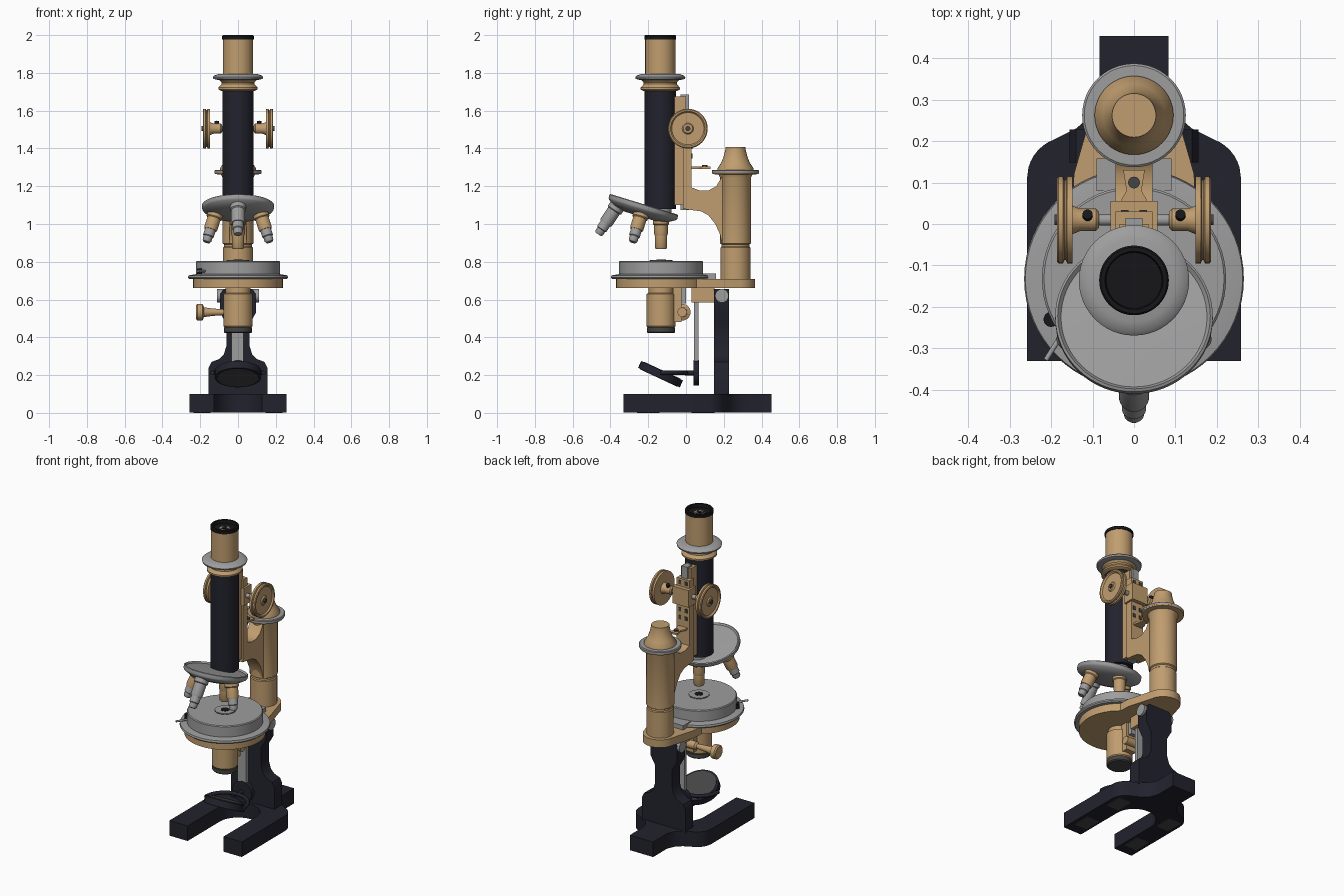
import bpy, bmesh
from math import radians, pi, sin, cos
from mathutils import Matrix, Vector

old = bpy.data.objects.get("Cube")
if old:
    bpy.data.objects.remove(old, do_unlink=True)


def material(name, rgb):
    m = bpy.data.materials.new(name)
    m.use_nodes = True
    m.diffuse_color = (*rgb, 1)
    m.node_tree.nodes["Principled BSDF"].inputs["Base Color"].default_value = (*rgb, 1)
    return m


NAVY = material("navy black paint", (0.016, 0.016, 0.027))
BRASS = material("lacquered brass", (0.53, 0.34, 0.16))
STEEL = material("grey steel", (0.34, 0.34, 0.34))
GLASS = material("dark grey glass", (0.06, 0.06, 0.06))
BLACK = material("black", (0.008, 0.008, 0.01))
parts = []


def move(x, y, z):
    return Matrix.Translation((x, y, z))


def rot(deg, axis):
    return Matrix.Rotation(radians(deg), 4, axis)


def finish(name, bm, mat, matrix=Matrix()):
    bmesh.ops.recalc_face_normals(bm, faces=bm.faces)
    me = bpy.data.meshes.new(name)
    bm.to_mesh(me)
    bm.free()
    me.materials.append(mat)
    ob = bpy.data.objects.new(name, me)
    ob.matrix_world = matrix
    bpy.context.collection.objects.link(ob)
    parts.append(ob)
    return ob


def lathe(name, profile, mat, matrix, steps=48):
    """Turn a (radius, height) profile round z, closed at both ends."""
    bm = bmesh.new()
    pts = [(0, profile[0][1])] + profile + [(0, profile[-1][1])]
    vs = [bm.verts.new((r, 0, z)) for r, z in pts]
    es = [bm.edges.new(p) for p in zip(vs, vs[1:])]
    bmesh.ops.spin(bm, geom=vs + es, cent=(0, 0, 0), axis=(0, 0, 1), angle=2 * pi, steps=steps)
    bmesh.ops.remove_doubles(bm, verts=bm.verts, dist=1e-5)
    return finish(name, bm, mat, matrix)


def cyl(name, r, z0, z1, mat, matrix):
    return lathe(name, [(r, z0), (r, z1)], mat, matrix)


def box(name, x, y, z, mat):
    bm = bmesh.new()
    bmesh.ops.create_cube(bm, size=1)
    for v in bm.verts:
        v.co = [(a + b) / 2 + c * (b - a) for (a, b), c in zip((x, y, z), v.co)]
    return finish(name, bm, mat)


def prism(name, pts, lo, hi, plane, mat):
    """Extrude a flat outline along the axis missing from plane."""
    place = {"xy": lambda a, b, c: (a, b, c), "xz": lambda a, b, c: (a, c, b),
             "yz": lambda a, b, c: (c, a, b)}[plane]
    bm = bmesh.new()
    face = bm.faces.new([bm.verts.new(place(a, b, lo)) for a, b in pts])
    ext = bmesh.ops.extrude_face_region(bm, geom=[face])["geom"]
    shift = Vector(place(0, 0, hi - lo))
    bmesh.ops.translate(bm, verts=[g for g in ext if isinstance(g, bmesh.types.BMVert)], vec=shift)
    return finish(name, bm, mat)


def both(half):
    """Mirror half an outline in x."""
    return half + [(-x, y) for x, y in reversed(half) if x > 0]


def arc(cx, cy, r, a0, a1, n=16):
    return [(cx + r * cos(radians(a0 + (a1 - a0) * i / n)),
             cy + r * sin(radians(a0 + (a1 - a0) * i / n))) for i in range(n + 1)]


# Horseshoe base with pads underneath
half = arc(0, 0, 0.128, 90, 0) + [(0.128, -0.33), (0.258, -0.33), (0.258, 0.11)]
half += arc(0.158, 0.11, 0.1, 15, 70, 6) + [(0.14, 0.23), (0.105, 0.26), (0.083, 0.31), (0.083, 0.453)]
prism("horseshoe_base", both(half), 0.003, 0.1, "xy", NAVY)
for s in (-1, 1):
    for y in (-0.2, 0.09):
        box("base_pad", (s * 0.19 - 0.045, s * 0.19 + 0.045), (y - 0.06, y + 0.06), (0, 0.006), GLASS)

# Pillar and its hinge
prism("pillar", both([(0.155, 0.09), (0.155, 0.24), (0.14, 0.27), (0.1, 0.285), (0.075, 0.31),
                      (0.06, 0.36), (0.06, 0.47), (0.095, 0.53), (0.095, 0.63), (0.075, 0.655)]),
      0.148, 0.228, "xz", NAVY)
cyl("hinge_pin", 0.036, -0.11, 0.11, STEEL, move(0, 0.19, 0.62) @ rot(90, 'Y'))
box("hinge_lug", (-0.05, 0.05), (0.03, 0.15), (0.585, 0.67), BRASS)

# Mirror on its hanging bar
box("mirror_bar", (-0.035, 0.028), (0.043, 0.066), (0.2, 0.66), STEEL)
cyl("mirror_clamp", 0.068, -0.015, 0.015, NAVY, move(0, 0.055, 0.212) @ rot(90, 'X'))
cyl("mirror_arm", 0.013, -0.03, 0.03, NAVY, move(0, 0.025, 0.212) @ rot(90, 'X'))
tilt = move(0, -0.135, 0.205) @ rot(-25, 'X')
cyl("mirror_frame", 0.122, -0.02, 0.02, NAVY, tilt)
cyl("mirror_faces", 0.108, -0.023, 0.023, GLASS, tilt)
cu = bpy.data.curves.new("mirror_fork", 'CURVE')
cu.dimensions = '3D'
cu.bevel_depth = 0.012
cu.use_fill_caps = True
ring = arc(0, 0, 0.135, 0, 180, 24)
sp = cu.splines.new('POLY')
sp.points.add(len(ring) - 1)
for p, (x, y) in zip(sp.points, ring):
    p.co = (x, y, 0, 1)
cu.materials.append(NAVY)
fork = bpy.data.objects.new("mirror_fork", cu)
fork.location = (0, -0.135, 0.212)
bpy.context.collection.objects.link(fork)

# Stage: brass bracket, rotating plates and centre opening
axis = move(0, -0.132, 0)
cyl("stage_support", 0.238, 0.66, 0.71, BRASS, axis)
prism("stage_bracket", both([(0.15, -0.02), (0.145, 0.12)] + arc(0, 0.265, 0.1, 10, 90)), 0.66, 0.71, "xy", BRASS)
lathe("stage_plate", [(0.258, 0.709), (0.265, 0.716), (0.262, 0.728), (0.22, 0.735)], STEEL, axis, 64)
lathe("stage_disc", [(0.222, 0.73), (0.222, 0.8), (0.217, 0.805)], STEEL, axis, 64)
cyl("stage_opening_ring", 0.062, 0.8, 0.807, GLASS, axis)
cyl("stage_insert", 0.058, 0.8, 0.809, STEEL, axis)
cyl("stage_hole", 0.025, 0.8, 0.811, BLACK, axis)
box("stage_stop", (-0.09, 0.09), (0.08, 0.158), (0.709, 0.738), STEEL)
cyl("stage_lever", 0.006, 0, 0.08, STEEL, move(-0.17, -0.26, 0.75) @ rot(-122, 'Z') @ rot(90, 'X') @ rot(90, 'Y'))
cyl("stage_lever_knob", 0.018, 0, 0.03, BLACK, move(-0.2, -0.23, 0.735))

# Condenser below the stage with its focusing knob
lathe("condenser", [(0.07, 0.452), (0.077, 0.46), (0.077, 0.63), (0.066, 0.635), (0.066, 0.67)], BRASS, axis)
lathe("condenser_rim", [(0.068, 0.422), (0.075, 0.428), (0.075, 0.452)], GLASS, axis)
box("condenser_slide", (-0.035, 0.035), (-0.07, -0.025), (0.48, 0.665), BRASS)
box("condenser_rack", (-0.02, 0.02), (-0.03, 0.0), (0.58, 0.66), STEEL)
lathe("condenser_knob", [(0.025, -0.05), (0.025, 0.06), (0.015, 0.07), (0.02, 0.14), (0.026, 0.18),
                         (0.044, 0.188), (0.044, 0.215), (0.036, 0.222)],
      BRASS, move(0, -0.02, 0.533) @ rot(-90, 'Y'))

# Rear column with cone cap and curved arm
col = move(0, 0.262, 0)
lathe("column", [(0.079, 0.7), (0.079, 0.875), (0.074, 0.88), (0.074, 0.892), (0.082, 0.897),
                 (0.082, 1.245), (0.09, 1.262), (0.122, 1.264), (0.125, 1.274)], BRASS, col)
lathe("column_flange", [(0.125, 1.272), (0.125, 1.283), (0.12, 1.287)], STEEL, col)
lathe("column_cone", [(0.095, 1.28), (0.095, 1.296), (0.075, 1.325), (0.062, 1.36), (0.053, 1.398),
                      (0.053, 1.408)], BRASS, col)
prism("curved_arm", [(0, 1.2), (0.04, 1.19), (0.07, 1.178), (0.12, 1.178), (0.16, 1.2), (0.19, 1.25),
                     (0.26, 1.25), (0.26, 0.9), (0.19, 0.9), (0.18, 0.945), (0.155, 1.0),
                     (0.12, 1.045), (0.08, 1.067), (0, 1.078)], -0.045, 0.045, "yz", BRASS)

# Focusing slide and rack
box("slide_bar", (-0.035, 0.035), (-0.07, 0.0), (1.1, 1.675), BRASS)
box("slide_guide", (-0.045, 0.045), (-0.015, 0.03), (1.08, 1.61), BRASS)
box("pinion_housing", (-0.057, 0.057), (-0.02, 0.055), (1.45, 1.56), BRASS)
box("rack", (-0.02, 0.02), (-0.03, 0.015), (1.075, 1.685), STEEL)
for x in (-0.022, 0.022):
    for z in (1.36, 1.41, 1.585):
        box("guide_screw", (x - 0.009, x + 0.009), (0.028, 0.034), (z - 0.012, z + 0.012), GLASS)
prism("index_pointer", both([(0.03, 0.02), (0.03, 0.06), (0.018, 0.08), (0.026, 0.13)]), 1.292, 1.304, "xy", BRASS)
cyl("pointer_screw", 0.014, 1.3, 1.312, GLASS, move(0, 0.1, 0))

# Pinion shaft and the pair of focusing wheels
for s in (-1, 1):
    side = move(0, 0.01, 1.505) @ rot(90 * s, 'Y')
    cyl("pinion_shaft", 0.014, 0, 0.16, STEEL, side)
    lathe("shaft_collar", [(0.02, 0.085), (0.027, 0.092), (0.027, 0.13), (0.035, 0.15)], BRASS, side)
    cyl("collar_screw", 0.012, 0, 0.04, BLACK, move(s * 0.112, 0.01, 1.505) @ rot(-20, 'X'))
    lathe("focus_wheel", [(0.045, 0.152), (0.09, 0.15), (0.105, 0.148), (0.105, 0.161), (0.097, 0.164),
                          (0.097, 0.168), (0.105, 0.171), (0.105, 0.182), (0.1, 0.186), (0.092, 0.186),
                          (0.085, 0.177), (0.03, 0.177), (0.024, 0.184)], BRASS, side)
    cyl("wheel_bolt", 0.013, 0.18, 0.192, GLASS, side)

# Body tube and eyepiece
tube = move(0, -0.136, 0)
cyl("body_tube", 0.083, 1.08, 1.71, NAVY, tube)
lathe("tube_collar", [(0.09, 1.705), (0.104, 1.712), (0.104, 1.722), (0.088, 1.74), (0.088, 1.75),
                      (0.105, 1.768)], BRASS, tube)
lathe("tube_flange", [(0.105, 1.762), (0.13, 1.768), (0.133, 1.778), (0.125, 1.786), (0.1, 1.795)], STEEL, tube)
lathe("eyepiece", [(0.08, 1.785), (0.08, 1.982), (0.068, 1.982), (0.066, 1.965)], BRASS, tube)
lathe("eyepiece_cap", [(0.084, 1.978), (0.084, 1.995), (0.08, 2.0), (0.07, 2.0), (0.066, 1.97)], BLACK, tube)
for name, r, z, m in (("eye_cup", 0.066, 1.972, BRASS), ("eye_ring", 0.052, 1.975, STEEL),
                      ("eye_lens", 0.03, 1.978, BRASS), ("eye_pupil", 0.012, 1.981, BLACK)):
    cyl(name, r, 1.965, z, m, tube)

# Tilted revolving nosepiece with four objectives
nose = move(0, -0.228, 1.083) @ rot(-17, 'X')
lathe("nosepiece", [(0.09, -0.045), (0.15, -0.03), (0.186, -0.008), (0.19, 0.0), (0.19, 0.018),
                    (0.184, 0.022), (0.176, 0.012), (0.05, 0.016)], STEEL, nose, 64)
cyl("nosepiece_neck", 0.06, 1.04, 1.09, STEEL, tube)
for ang, body, tip, size in ((0, BRASS, BRASS, 0), (90, BRASS, STEEL, 0.01),
                             (180, STEEL, STEEL, 0.025), (270, BRASS, STEEL, 0.01)):
    place = nose @ rot(ang, 'Z') @ move(0, 0.1 + size, 0) @ rot(17, 'X')
    end = -0.115 - size
    lathe("objective_body", [(0.033, end), (0.036, end + 0.01), (0.036, -0.06), (0.042, -0.055),
                             (0.042, 0)], body, place, 32)
    if ang:
        lathe("objective_tip", [(0.018, end - 0.07), (0.024, end - 0.06), (0.024, end - 0.04),
                                (0.029, end - 0.036), (0.029, end)], tip, place, 32)
    else:
        lathe("objective_tip", [(0.028, end - 0.07), (0.033, end - 0.062), (0.033, end)], tip, place, 32)

# Smooth the turned surfaces and keep the edges crisp
bpy.ops.object.select_all(action='DESELECT')
for ob in parts:
    ob.select_set(True)
bpy.context.view_layer.objects.active = parts[0]
bpy.ops.object.shade_smooth_by_angle(angle=radians(35))
